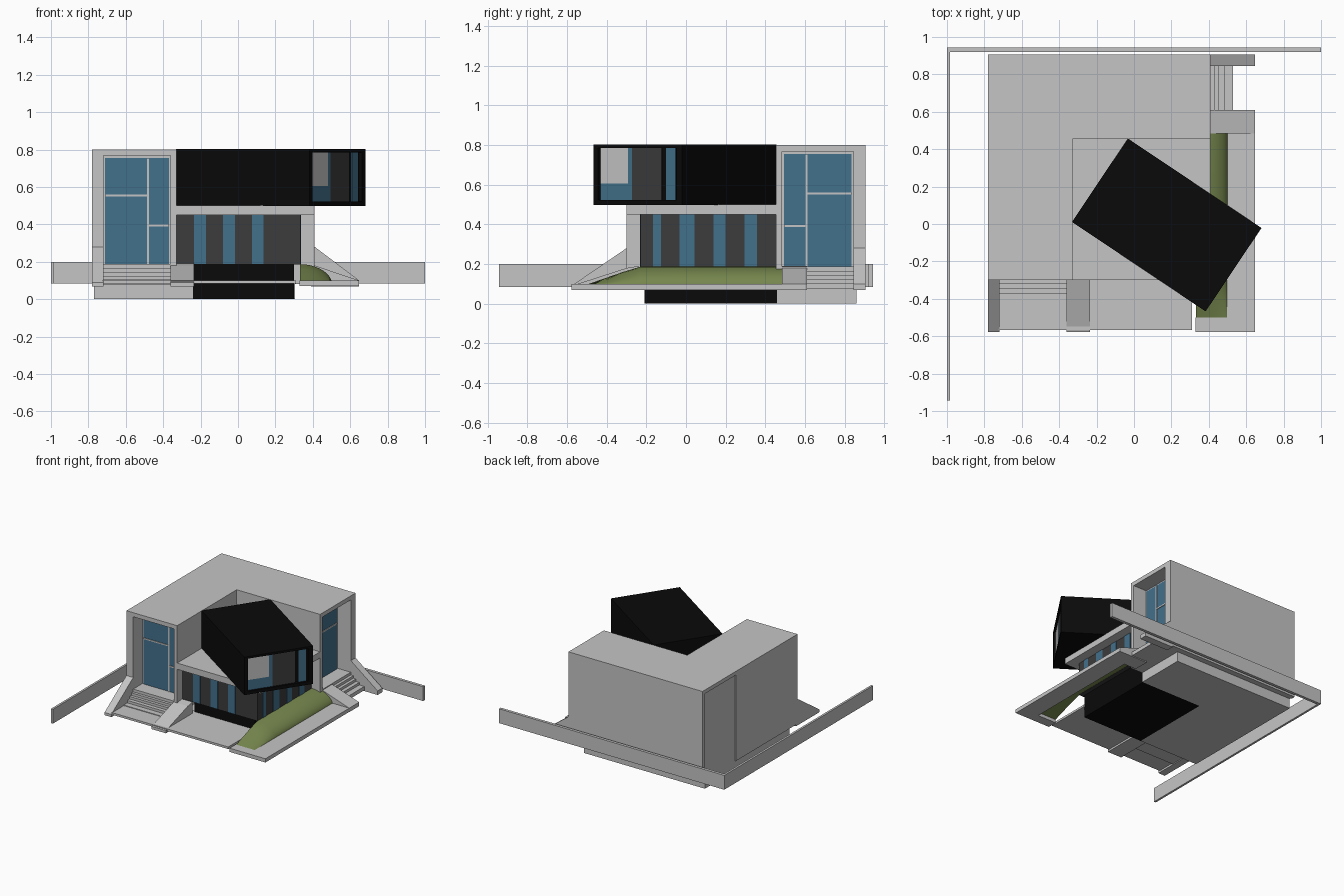
import bpy, bmesh, math
from mathutils import Matrix, Vector

if "Cube" in bpy.data.objects:
    bpy.data.objects.remove(bpy.data.objects["Cube"])


def material(name, rgb):
    m = bpy.data.materials.new(name)
    m.diffuse_color = (*rgb, 1)
    m.use_nodes = True
    m.node_tree.nodes["Principled BSDF"].inputs["Base Color"].default_value = m.diffuse_color
    return m


GREY = material("light_concrete", (0.56, 0.56, 0.56))
BLACK = material("black_cladding", (0.003, 0.003, 0.003))
DARK = material("dark_panel", (0.045, 0.045, 0.045))
BLUE = material("blue_glass", (0.055, 0.165, 0.26))
GREEN = material("grass_green", (0.18, 0.24, 0.075))


def make(name, bm, mat):
    bmesh.ops.recalc_face_normals(bm, faces=bm.faces)
    me = bpy.data.meshes.new(name)
    bm.to_mesh(me)
    bm.free()
    me.materials.append(mat)
    ob = bpy.data.objects.new(name, me)
    bpy.context.collection.objects.link(ob)
    return ob


def box(name, mat, x, y, z, matrix=None):
    """Box from (min, max) pairs in any order."""
    bm = bmesh.new()
    size = [abs(a[1] - a[0]) for a in (x, y, z)]
    mid = Vector([(a[0] + a[1]) / 2 for a in (x, y, z)])
    bmesh.ops.create_cube(bm, size=1, matrix=Matrix.Translation(mid) @ Matrix.Diagonal((*size, 1)))
    if matrix:
        bm.transform(matrix)
    return make(name, bm, mat)


def prism(name, mat, points, vector):
    bm = bmesh.new()
    f = bm.faces.new([bm.verts.new(p) for p in points])
    ext = bmesh.ops.extrude_face_region(bm, geom=[f])
    bmesh.ops.translate(bm, vec=vector, verts=[v for v in ext["geom"] if isinstance(v, bmesh.types.BMVert)])
    return make(name, bm, mat)


def cut(target, cutter):
    mod = target.modifiers.new("cut", "BOOLEAN")
    mod.operation, mod.solver, mod.object = "DIFFERENCE", "EXACT", cutter
    bpy.context.view_layer.objects.active = target
    bpy.ops.object.modifier_apply(modifier="cut")
    bpy.data.objects.remove(cutter)


# Entrance space: u runs along the wall, v outwards; side 1 is the right-hand entrance
def ebox(name, mat, side, u, v, z):
    if side == 0:
        return box(name, mat, u, v, z)
    return box(name, mat, [0.11 - a for a in v], [0.125 - a for a in u], z)


def ell(x0, x1, x2, y0, y1, y2, z):
    return [(x0, y0, z), (x1, y0, z), (x1, y1, z), (x2, y1, z), (x2, y2, z), (x0, y2, z)]


# Boundary walls
box("back_wall", GREY, (-1, 1), (0.92, 0.943), (0.085, 0.2))
box("left_wall", GREY, (-1, -0.983), (-0.943, 0.93), (0.085, 0.2))

# Basement and main L-shaped block
prism("basement", GREY, ell(-0.77, -0.24, 0.305, -0.21, 0.46, 0.86, 0), (0, 0, 0.09))
box("black_basement", BLACK, (-0.24, 0.3), (-0.21, 0.46), (0, 0.187))
house = prism("main_block", GREY, ell(-0.78, -0.33, 0.41, -0.3, 0.455, 0.905, 0.08), (0, 0, 0.72))
cut(house, box("side_cutter", GREY, (-0.85, -0.77), (0.48, 0.87), (0.05, 0.77)))

# Two entrances: recess, glazing, bars and steps
for side, tag in enumerate(("front", "right")):
    cut(house, ebox("cutter", GREY, side, (-0.72, -0.36), (-0.4, -0.18), (0.187, 0.767)))
    ebox(tag + "_glass", BLUE, side, (-0.71, -0.37), (-0.185, -0.177), (0.187, 0.755))
    ebox(tag + "_mullion", GREY, side, (-0.487, -0.477), (-0.19, -0.18), (0.187, 0.755))
    ebox(tag + "_high_bar", GREY, side, (-0.71, -0.48), (-0.19, -0.18), (0.55, 0.56))
    ebox(tag + "_low_bar", GREY, side, (-0.48, -0.37), (-0.19, -0.18), (0.388, 0.398))
    inner = (-0.36, -0.485)[side]
    for i, (v, z) in enumerate(((-0.322, 0.165), (-0.345, 0.145), (-0.375, 0.125), (-0.42, 0.105))):
        ebox(f"{tag}_step_{i}", GREY, side, (-0.72, inner), (-0.295, v), (0.075, z))

# Sloping stair walls
for name, x0, x1, top, y0 in (("front_outer", -0.78, -0.72, 0.29, -0.28), ("front_inner", -0.362, -0.235, 0.19, -0.24)):
    prism(name + "_stair_wall", GREY,
          [(x0, y0, 0.068), (x0, y0, top), (x0, -0.3, top - 0.01), (x0, -0.578, 0.09), (x0, -0.578, 0.068)],
          (x1 - x0, 0, 0))
for name, y0, y1, top in (("right_outer", 0.845, 0.905, 0.29), ("right_inner", 0.485, 0.61, 0.19)):
    prism(name + "_stair_wall", GREY,
          [(0.39, y0, 0.068), (0.39, y0, top), (0.41, y0, top - 0.01), (0.648, y0, 0.1), (0.648, y0, 0.068)],
          (0, y1 - y0, 0))

# Front paving and the kerb round the lawn
box("front_paving", GREY, (-0.725, 0.31), (-0.567, -0.2), (0.083, 0.1))
prism("lawn_kerb", GREY, [(0.33, -0.578, 0.07), (0.648, -0.578, 0.07), (0.648, 0.5, 0.07),
                          (0.498, 0.5, 0.07), (0.498, -0.5, 0.07), (0.33, -0.5, 0.07)], (0, 0, 0.03))

# Rounded grass bank, open underneath
bm = bmesh.new()
rows = []
for y, k in ((-0.505, 0), (-0.41, 0.36), (-0.32, 0.7), (-0.23, 1), (0.487, 1)):
    rows.append([bm.verts.new((0.332 + 0.168 * math.sin(a), y, 0.095 + 0.092 * k * math.cos(a) ** 1.2))
                 for a in [math.pi / 2 * i / 10 for i in range(11)]])
for r, s in zip(rows, rows[1:]):
    for i in range(10):
        bm.faces.new((r[i], r[i + 1], s[i + 1], s[i]))
bank = make("grass_bank", bm, GREEN)
bpy.context.view_layer.objects.active = bank
bank.select_set(True)
bpy.ops.object.shade_smooth_by_angle(angle=math.radians(35))

# Ground-floor room with strip windows, and the terrace slab above it
box("lower_room", DARK, (-0.33, 0.335), (-0.23, 0.455), (0.185, 0.455))
for i, (a, b) in enumerate(((-0.235, -0.172), (-0.08, -0.017), (0.075, 0.137))):
    box(f"front_strip_window_{i}", BLUE, (a, b), (-0.233, -0.228), (0.187, 0.45))
for i, (a, b) in enumerate(((-0.167, -0.125), (-0.032, 0.042), (0.138, 0.2), (0.295, 0.358))):
    box(f"right_strip_window_{i}", BLUE, (0.333, 0.338), (a, b), (0.187, 0.45))
box("terrace_slab", GREY, (-0.35, 0.41), (-0.3, 0.47), (0.45, 0.5))

# Turned black upper box with a recessed window end
turn = Matrix.Translation((0.175, -0.005, 0)) @ Matrix.Rotation(math.radians(-33.8), 4, "Z")
L, W = 0.43, 0.537
upper = box("upper_box", BLACK, (-L, L), (-W / 2, W / 2), (0.497, 0.802), turn)
cut(upper, box("end_cutter", BLACK, (L - 0.02, L + 0.1), (-0.445 * W, 0.44 * W), (0.523, 0.785), turn))
for name, mat, t0, t1, z0, z1 in (("end_blind", GREY, 0.06, 0.37, 0.605, 0.785),
                                  ("end_low_glass", BLUE, 0.06, 0.37, 0.523, 0.605),
                                  ("end_slit_glass", BLUE, 0.37, 0.42, 0.523, 0.785),
                                  ("end_dark_panel", DARK, 0.42, 0.75, 0.523, 0.785),
                                  ("end_side_glass", BLUE, 0.8, 0.91, 0.523, 0.785)):
    box(name, mat, (L - 0.022, L - 0.016), ((t0 - 0.5) * W, (t1 - 0.5) * W), (z0, z1), turn)
